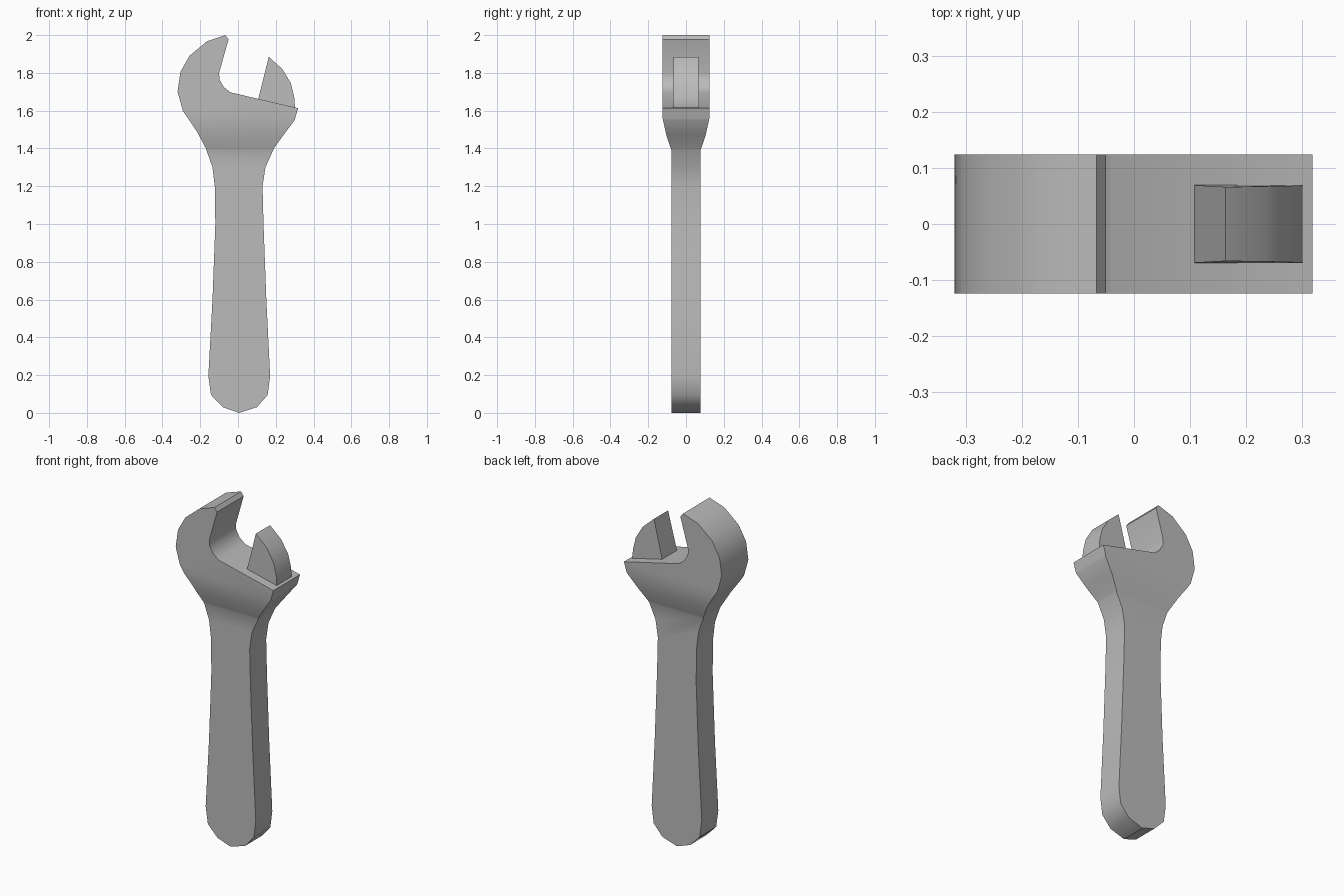
import bpy
import bmesh
from math import radians

cube = bpy.data.objects.get("Cube")
if cube:
    bpy.data.objects.remove(cube, do_unlink=True)

steel = bpy.data.materials.new("grey steel")
steel.use_nodes = True
COLOUR = (0.5, 0.5, 0.5, 1)
steel.diffuse_color = COLOUR
steel.node_tree.nodes["Principled BSDF"].inputs["Base Color"].default_value = COLOUR


def plate(name, outline, half_depth, levels=()):
    """Extrude an x-z outline along y, with the half depth given by height."""
    bm = bmesh.new()
    bm.faces.new([bm.verts.new((x, 0, z)) for x, z in outline])
    # Rows across the plate where the thickness changes
    for z in levels:
        bmesh.ops.bisect_plane(bm, geom=bm.verts[:] + bm.edges[:] + bm.faces[:],
                               dist=0.001, plane_co=(0, 0, z), plane_no=(0, 0, 1))
    front = bm.verts[:]
    extruded = bmesh.ops.extrude_face_region(bm, geom=bm.faces[:], use_keep_orig=True)
    back = [g for g in extruded["geom"] if isinstance(g, bmesh.types.BMVert)]
    for verts, side in ((front, -1), (back, 1)):
        for v in verts:
            v.co.y = side * half_depth(v.co.z)
    bmesh.ops.recalc_face_normals(bm, faces=bm.faces[:])
    mesh = bpy.data.meshes.new(name)
    bm.to_mesh(mesh)
    bm.free()
    mesh.materials.append(steel)
    obj = bpy.data.objects.new(name, mesh)
    bpy.context.collection.objects.link(obj)
    bpy.ops.object.select_all(action='DESELECT')
    obj.select_set(True)
    bpy.context.view_layer.objects.active = obj
    bpy.ops.object.shade_smooth_by_angle(angle=radians(35))
    return obj


# Handle and fixed jaw: thin handle flaring into a thicker head
FLARE = [(1.39, 0.077), (1.47, 0.104), (1.56, 0.124)]


def body_depth(z):
    if z <= FLARE[0][0]:
        return FLARE[0][1]
    for (z0, d0), (z1, d1) in zip(FLARE, FLARE[1:]):
        if z <= z1:
            return d0 + (d1 - d0) * (z - z0) / (z1 - z0)
    return FLARE[-1][1]


right_edge = [(0.005, 0), (0.1, 0.03), (0.157, 0.095), (0.17, 0.195), (0.15, 0.6),
              (0.135, 1), (0.13, 1.2), (0.145, 1.3), (0.19, 1.4), (0.24, 1.47),
              (0.3, 1.55), (0.318, 1.613)]
mouth = [(-0.04, 1.697), (-0.075, 1.725), (-0.098, 1.765), (-0.1, 1.8), (-0.05, 1.977)]
left_edge = [(-0.067, 2), (-0.165, 1.967), (-0.257, 1.89), (-0.305, 1.805), (-0.32, 1.7),
             (-0.292, 1.6), (-0.215, 1.485), (-0.17, 1.4), (-0.135, 1.3), (-0.123, 1.2),
             (-0.12, 1), (-0.135, 0.6), (-0.157, 0.195), (-0.143, 0.095), (-0.08, 0.03)]
plate("wrench_body", right_edge + mouth + left_edge, body_depth, [z for z, d in FLARE])

# Sliding jaw, sunk into the sloping head and slightly slimmer at its tip
jaw = [(0.092, 1.6), (0.163, 1.885), (0.235, 1.82), (0.28, 1.745), (0.298, 1.67),
       (0.302, 1.61), (0.28, 1.57)]
plate("sliding_jaw", jaw, lambda z: 0.07 - 0.004 * max(0, (z - 1.6) / 0.285))
